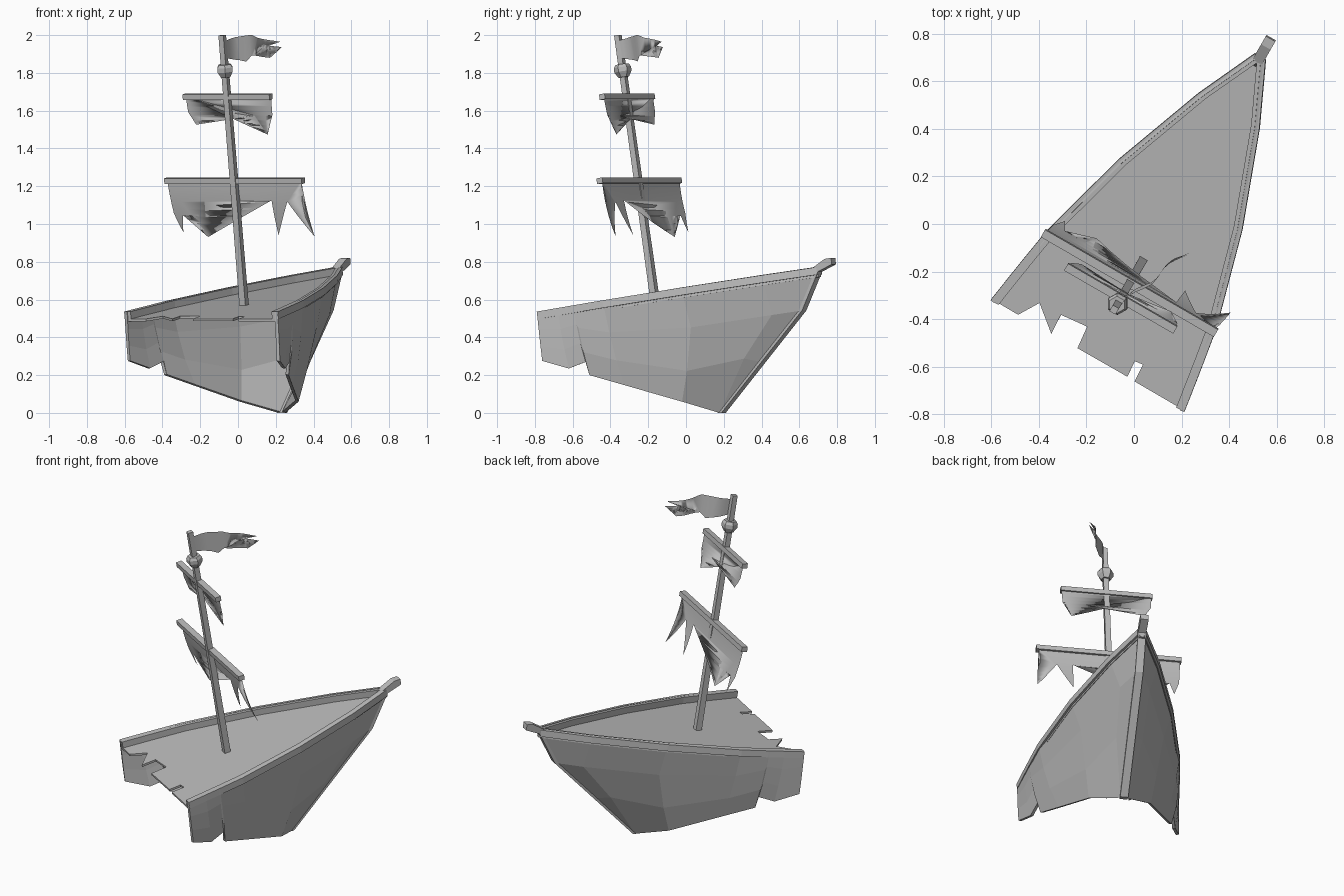
import bpy
import bmesh
import math
from mathutils import Matrix, Vector

if "Cube" in bpy.data.objects:
    bpy.data.objects.remove(bpy.data.objects["Cube"], do_unlink=True)

# Ship frame: x to starboard, y to the bow, z up; then pitched bow-up and turned
PLACE = (Matrix.Rotation(math.radians(-30), 4, 'Z')
         @ Matrix.Translation((0.108, 0, 0))
         @ Matrix.Rotation(math.radians(9.2), 4, 'X'))

grey = bpy.data.materials.new("weathered_grey")
grey.use_nodes = True
tone = (0.5, 0.5, 0.5, 1)
grey.diffuse_color = tone
grey.node_tree.nodes["Principled BSDF"].inputs["Base Color"].default_value = tone


def finish(name, bm, solid=True):
    if solid:
        bmesh.ops.recalc_face_normals(bm, faces=bm.faces[:])
    mesh = bpy.data.meshes.new(name)
    bm.to_mesh(mesh)
    bm.free()
    mesh.materials.append(grey)
    obj = bpy.data.objects.new(name, mesh)
    obj.matrix_world = PLACE
    bpy.context.collection.objects.link(obj)
    return obj


def extruded(name, points, depth):
    """Solid made by pushing a flat outline along a vector."""
    bm = bmesh.new()
    face = bm.faces.new([bm.verts.new(p) for p in points])
    new = bmesh.ops.extrude_face_region(bm, geom=[face])["geom"]
    verts = [g for g in new if isinstance(g, bmesh.types.BMVert)]
    bmesh.ops.translate(bm, verts=verts, vec=depth)
    bmesh.ops.triangulate(bm, faces=[f for f in bm.faces if len(f.verts) > 4])
    return finish(name, bm)


def box(name, centre, size):
    bm = bmesh.new()
    bmesh.ops.create_cube(bm, size=1)
    for v in bm.verts:
        v.co = Vector(centre) + v.co * Vector(size)
    return finish(name, bm)


def cloth(name, outline, axis, low, high, bend, cuts=8):
    """Ragged flat sheet, sliced into strips and bent by a function."""
    bm = bmesh.new()
    bm.faces.new([bm.verts.new((a, 0, b)) for a, b in outline])
    bmesh.ops.triangulate(bm, faces=bm.faces[:])
    for i in range(1, cuts):
        spot = Vector(axis) * (low + (high - low) * i / cuts)
        bmesh.ops.bisect_plane(bm, geom=bm.verts[:] + bm.edges[:] + bm.faces[:],
                               plane_co=spot, plane_no=axis)
    for v in bm.verts:
        v.co = bend(v.co)
    obj = finish(name, bm)
    for p in obj.data.polygons:
        p.use_smooth = True
    return obj


# Hull: sections from gunwale down to the broken lower edge, (half width, y, z)
TOP = 0.62
SECTIONS = [
    [(.468, -.486, TOP), (.468, -.49, .53), (.467, -.494, .44), (.465, -.497, .359)],
    [(.451, -.37, TOP), (.446, -.37, .51), (.435, -.37, .40), (.42, -.369, .298)],
    [(.437, -.28, TOP), (.43, -.28, .52), (.415, -.28, .42), (.394, -.277, .318)],
    [(.436, -.272, TOP), (.428, -.272, .50), (.41, -.272, .37), (.38, -.273, .247)],
    [(.41, -.113, TOP), (.385, -.113, .45), (.352, -.113, .30), (.304, -.113, .167)],
    [(.297, .306, TOP), (.24, .30, .41), (.205, .22, .19), (.18, .15, .036)],
    [(.147, .716, TOP), (.085, .71, .41), (.075, .5, .21), (.02, .276, -.045)],
    [(.024, .985, TOP), (.022, .841, .41), (.021, .56, .185), (.02, .276, -.045)],
]
bm = bmesh.new()
grid = [[bm.verts.new(p) for p in s] for s in SECTIONS]
for here, ahead in zip(grid, grid[1:]):
    for j in range(3):
        bm.faces.new((here[j], here[j + 1], ahead[j + 1], ahead[j]))
bmesh.ops.remove_doubles(bm, verts=bm.verts[:], dist=0.0005)
hull = finish("hull_planking", bm, solid=False)
mirror = hull.modifiers.new("both_sides", 'MIRROR')
mirror.use_clip = False
thick = hull.modifiers.new("planks", 'SOLIDIFY')
thick.thickness = 0.018
thick.offset = -1

# Gunwale rails, one strip per side
gunwale = [s[0] for s in SECTIONS]
DECK = 0.582
for side, label in ((1, "right"), (-1, "left")):
    outer = [(side * (x + .002), y, DECK) for x, y, z in gunwale]
    inner = [(side * (x - .037), y, DECK) for x, y, z in gunwale[:-1]]
    inner.append((0, .955, DECK))
    bm = bmesh.new()
    a = [bm.verts.new(p) for p in outer]
    b = [bm.verts.new(p) for p in inner]
    faces = [bm.faces.new((a[i], a[i + 1], b[i + 1], b[i])) for i in range(len(a) - 1)]
    new = bmesh.ops.extrude_face_region(bm, geom=faces)["geom"]
    bmesh.ops.translate(bm, vec=(0, 0, TOP + .002 - DECK),
                        verts=[g for g in new if isinstance(g, bmesh.types.BMVert)])
    finish("rail_" + label, bm)

# Deck with a splintered after edge
splinters = [(-.339, -.487), (-.286, -.398), (-.178, -.487), (-.183, -.396),
             (-.063, -.384), (-.053, -.484), (.189, -.483), (.183, -.41),
             (.22, -.405), (.225, -.485)]
star = [(x - .012, y) for x, y, z in gunwale]
port = [(-x, y) for x, y in reversed(star)]
extruded("deck", [(x, y, DECK - .012) for x, y in splinters + star + port], (0, 0, .013))

# Stem post with its stub of bowsprit
stem = [(.288, -.047), (.862, .41), (.99, .597), (1.08, .622), (1.08, .657),
        (1.04, .657), (.955, .62), (.835, .41), (.262, -.043)]
extruded("stem_post", [(-.023, y, z) for y, z in stem], (.046, 0, 0))

# Mast, tapered and square
MAST_Y = -.03
bm = bmesh.new()
bmesh.ops.create_cone(bm, cap_ends=True, segments=4, radius1=.026, radius2=.021,
                      depth=2.03 - DECK,
                      matrix=Matrix.Translation((0, MAST_Y, (2.03 + DECK) / 2))
                      @ Matrix.Rotation(math.pi / 4, 4, 'Z'))
finish("mast", bm)

# Lookout collar
bm = bmesh.new()
rings = []
for r, z in ((.028, 1.805), (.046, 1.835), (.046, 1.858), (.036, 1.874)):
    rings.append([bm.verts.new((r * math.cos(k * math.pi / 3),
                                MAST_Y + r * math.sin(k * math.pi / 3), z))
                  for k in range(6)])
for lo, hi in zip(rings, rings[1:]):
    for k in range(6):
        n = (k + 1) % 6
        bm.faces.new((lo[k], lo[n], hi[n], hi[k]))
bm.faces.new(rings[0])
bm.faces.new(rings[-1])
finish("lookout_collar", bm)

# Yards
box("lower_yard", (0, -.024, 1.249), (.84, .036, .03))
box("upper_yard", (0, -.026, 1.70), (.53, .034, .03))


# Torn sails, bellied toward the bow
def belly(head):
    def bend(p):
        drop = (head - p.z) / .3
        return Vector((p.x, -.018 + .05 * drop * drop * (.5 + abs(p.x)), p.z))
    return bend


lower = [(-.415, 1.25), (-.40, 1.07), (-.365, .965), (-.345, 1.06), (-.25, 1.065),
         (-.215, .94), (-.20, 1.142), (.21, 1.142), (.218, .95), (.305, 1.135),
         (.43, .94), (.40, 1.05), (.395, 1.142), (.405, 1.25)]
cloth("lower_sail", lower, (0, 0, 1), .94, 1.25, belly(1.25))
upper = [(-.26, 1.70), (-.255, 1.616), (-.215, 1.547), (-.213, 1.597), (.148, 1.597),
         (.212, 1.493), (.212, 1.597), (.258, 1.6), (.262, 1.70)]
cloth("upper_sail", upper, (0, 0, 1), 1.49, 1.70, belly(1.70))


# Ragged pennant, rippling forward
def ripple(p):
    wave = .011 * math.sin(p.x * math.tau / .19)
    return Vector((.016 + .4 * p.x - wave, p.x, p.z))


pennant = [(-.02, 2.0), (.06, 2.006), (.135, 2.006), (.18, 1.983), (.315, 1.94),
           (.25, 1.93), (.32, 1.91), (.2, 1.905), (.26, 1.862), (.13, 1.897),
           (.1, 1.868), (.07, 1.88), (-.02, 1.905)]
cloth("pennant", pennant, (1, 0, 0), -.02, .32, ripple, 14)
